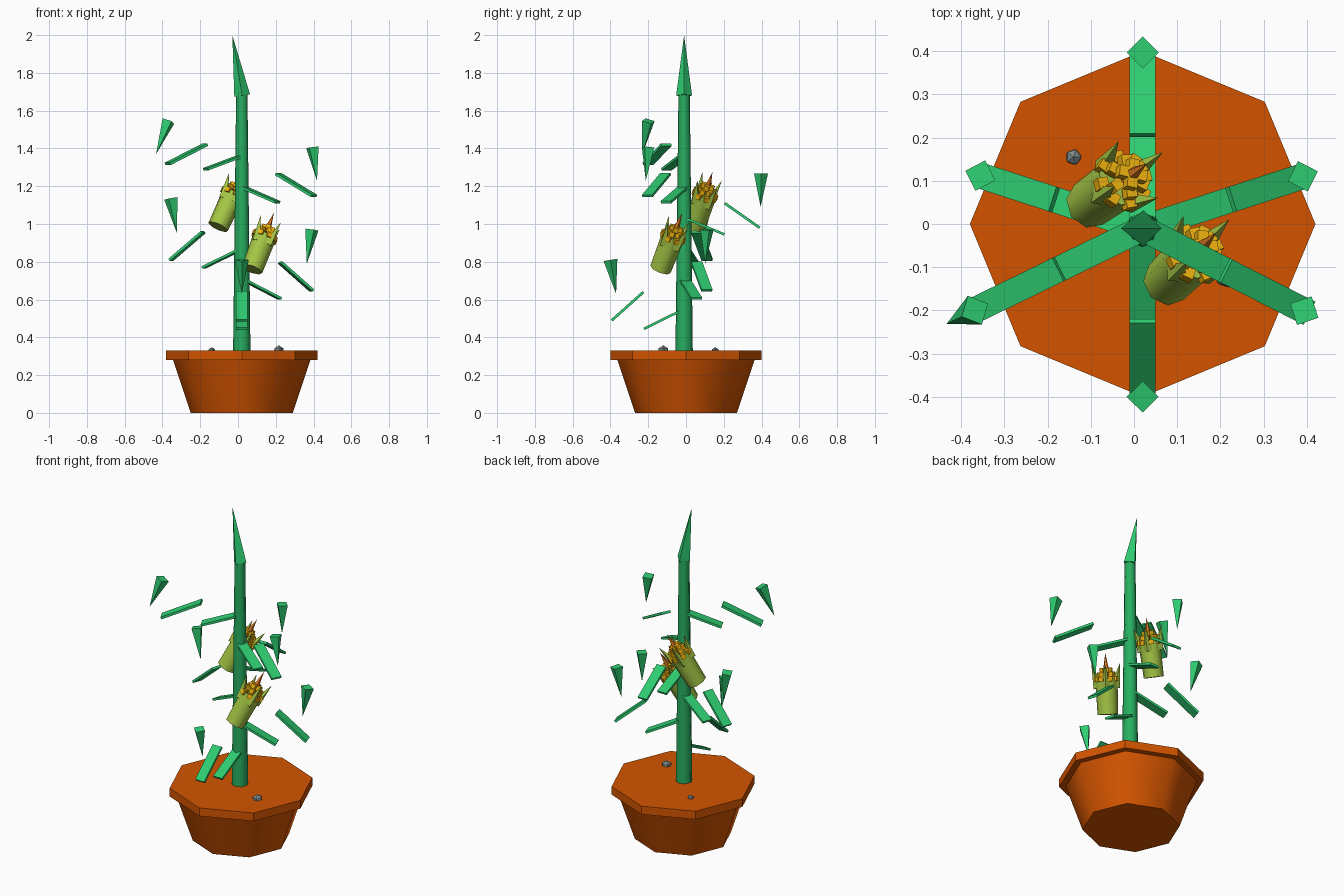
import bpy, bmesh, math
from mathutils import Vector, Matrix

if "Cube" in bpy.data.objects:
    bpy.data.objects.remove(bpy.data.objects["Cube"])


def material(name, hex_rgb):
    lin = lambda c: c / 12.92 if c <= 0.04045 else ((c + 0.055) / 1.055) ** 2.4
    rgb = [lin(int(hex_rgb[i:i + 2], 16) / 255) for i in (0, 2, 4)]
    m = bpy.data.materials.new(name)
    m.diffuse_color = (*rgb, 1)
    m.use_nodes = True
    m.node_tree.nodes["Principled BSDF"].inputs["Base Color"].default_value = m.diffuse_color
    return m


CLAY = material("clay", "d35400")
STEM = material("stem_green", "27ae60")
LEAF = material("leaf_green", "2ecc71")
HUSK = material("husk_green", "a4c645")
KERNEL = material("kernel_yellow", "f1b40f")
SILK = material("silk_orange", "e67e22")
STONE = material("stone_grey", "7f8c8d")


def finish(name, bm, mat, smooth=False):
    bmesh.ops.recalc_face_normals(bm, faces=bm.faces)
    me = bpy.data.meshes.new(name)
    bm.to_mesh(me)
    bm.free()
    me.materials.append(mat)
    ob = bpy.data.objects.new(name, me)
    bpy.context.collection.objects.link(ob)
    if smooth:
        bpy.ops.object.select_all(action='DESELECT')
        ob.select_set(True)
        bpy.context.view_layer.objects.active = ob
        bpy.ops.object.shade_smooth_by_angle(angle=math.radians(50))
    return ob


def frame(a, b, side=(1, 0, 0)):
    """Matrix at the midpoint of a-b: z along a-b, x close to side."""
    z = (b - a).normalized()
    y = z.cross(Vector(side)).normalized()
    x = y.cross(z)
    m = Matrix((x, y, z)).transposed().to_4x4()
    m.translation = (a + b) / 2
    return m


def cone(bm, a, b, r1, r2, n, side=(1, 0, 0)):
    a, b = Vector(a), Vector(b)
    bmesh.ops.create_cone(bm, cap_ends=True, segments=n, radius1=r1, radius2=r2,
                          depth=(b - a).length, matrix=frame(a, b, side))


def slab(bm, a, b, width, thick, side):
    m = frame(a, b, side) @ Matrix.Diagonal((width, thick, (b - a).length, 1))
    bmesh.ops.create_cube(bm, size=1, matrix=m)


CX, CY = 0.02, -0.01

# Pot and rim
bm = bmesh.new()
cone(bm, (CX, 0, 0), (CX, 0, 0.285), 0.27, 0.365, 8)
finish("pot_body", bm, CLAY, True)
bm = bmesh.new()
cone(bm, (CX, 0, 0.28), (CX, 0, 0.33), 0.4, 0.4, 8)
finish("pot_rim", bm, CLAY)

# Stalk and leaning top shoot
bm = bmesh.new()
cone(bm, (CX, CY, 0.32), (CX, CY, 1.69), 0.046, 0.03, 8)
finish("stalk", bm, STEM, True)
bm = bmesh.new()
cone(bm, (CX + 0.002, CY, 1.68), (-0.03, CY, 2.0), 0.042, 0, 4)
finish("top_shoot", bm, LEAF)

# Leaves: angle, inner slab z, outer slab z, outer reach, tip base (r, z), tip point (r, z)
leaves = [
    (-90, 0.54, 0.445, 0.64, 0.49, 0.383, 0.39, 0.81, 0.36, 0.63),
    (18, 0.70, 0.605, 0.795, 0.648, 0.39, 0.39, 0.97, 0.362, 0.79),
    (162, 0.86, 0.77, 0.957, 0.81, 0.395, 0.395, 1.135, 0.36, 0.95),
    (90, 1.025, 0.945, 1.11, 0.98, 0.40, 0.407, 1.268, 0.405, 1.09),
    (-27, 1.19, 1.115, 1.265, 1.148, 0.43, 0.42, 1.405, 0.447, 1.23),
    (206, 1.355, 1.29, 1.42, 1.318, 0.437, 0.432, 1.545, 0.505, 1.37),
]
for i, (deg, za, zb, zc, zd, reach, tr, tz, pr, pz) in enumerate(leaves):
    t = math.radians(deg)
    side = (-math.sin(t), math.cos(t), 0)
    at = lambda r, z: Vector((CX + r * math.cos(t), CY + r * math.sin(t), z))
    bm = bmesh.new()
    slab(bm, at(0.02, za), at(0.213, zb), 0.06, 0.013, side)
    slab(bm, at(0.215, zc), at(reach, zd), 0.06, 0.014, side)
    cone(bm, at(tr, tz), at(pr, pz), 0.037, 0, 4, side)
    finish(f"leaf_{i + 1}", bm, LEAF)

# Two ears: husk with flared points, kernels and a silk spike
for i, (base, tip) in enumerate([((-0.105, 0.045, 0.985), (0.03, 0.14, 1.275)),
                                 ((0.075, -0.135, 0.76), (0.19, -0.02, 1.06))]):
    base, tip = Vector(base), Vector(tip)
    m = frame(base, tip, (tip.y - base.y, base.x - tip.x, 0))
    m.translation = base
    L = (tip - base).length

    def on(r, ang, h):
        return m @ Vector((r * math.cos(ang), r * math.sin(ang), h))

    bm = bmesh.new()
    cone(bm, base, on(0, 0, 0.2), 0.057, 0.062, 8, on(1, 0, 0) - base)
    finish(f"husk_{i + 1}", bm, HUSK, True)
    bm = bmesh.new()
    for k in range(4):
        a = k * math.pi / 2
        cone(bm, on(0.046, a, 0.15), on(0.08, a, 0.285), 0.028, 0, 4, on(1, a, 0) - base)
    finish(f"husk_points_{i + 1}", bm, HUSK)
    bm = bmesh.new()
    for h, r, n in ((0.195, 0.056, 8), (0.222, 0.038, 6), (0.245, 0.022, 4)):
        for k in range(n):
            a = (k + 0.5) * math.tau / n
            k_m = m @ Matrix.Translation((r * math.cos(a), r * math.sin(a), h))
            bmesh.ops.create_cube(bm, size=0.026, matrix=k_m @ Matrix.Rotation(a, 4, 'Z'))
    finish(f"kernels_{i + 1}", bm, KERNEL)
    bm = bmesh.new()
    cone(bm, on(0, 0, 0.22), tip, 0.022, 0, 5)
    finish(f"silk_spike_{i + 1}", bm, SILK)

# Pebbles on the soil
for i, (x, y, r) in enumerate([(-0.14, 0.155, 0.02), (0.215, -0.12, 0.03)]):
    bm = bmesh.new()
    bmesh.ops.create_icosphere(bm, subdivisions=1, radius=r,
                               matrix=Matrix.Translation((x, y, 0.328)))
    finish(f"pebble_{i + 1}", bm, STONE)
